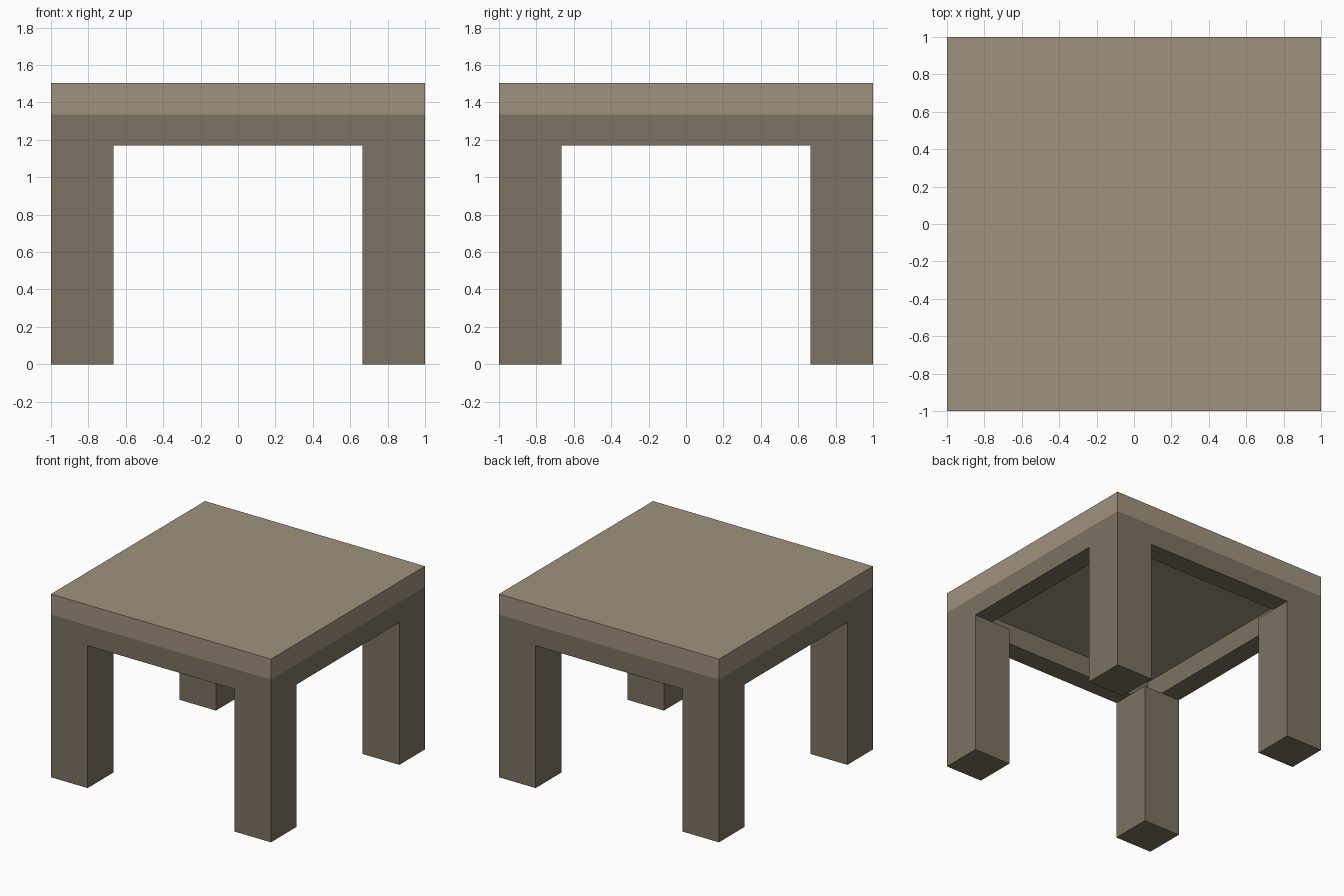
import bpy
import bmesh
from mathutils import Matrix, Vector

cube = bpy.data.objects.get("Cube")
if cube:
    bpy.data.objects.remove(cube, do_unlink=True)

HALF = 1.0       # half the table width
LEG = 1 / 3      # leg width
RAIL = 1 / 6     # rail thickness and height
LEG_TOP = 1.17
RAIL_TOP = LEG_TOP + RAIL
TOP = 1.505


def material(name, rgb):
    mat = bpy.data.materials.new(name)
    mat.use_nodes = True
    mat.diffuse_color = (*rgb, 1)
    mat.node_tree.nodes["Principled BSDF"].inputs["Base Color"].default_value = (*rgb, 1)
    return mat


def finish(name, bm, mat):
    mesh = bpy.data.meshes.new(name)
    bm.to_mesh(mesh)
    bm.free()
    mesh.materials.append(mat)
    obj = bpy.data.objects.new(name, mesh)
    bpy.context.collection.objects.link(obj)
    return obj


def box(name, low, high, mat):
    low, high = Vector(low), Vector(high)
    bm = bmesh.new()
    bmesh.ops.create_cube(bm, size=1, matrix=Matrix.Translation((low + high) / 2)
                          @ Matrix.Diagonal((*(high - low), 1)))
    return finish(name, bm, mat)


light_wood = material("light wood", (0.352, 0.29, 0.209))
dark_wood = material("dark wood", (0.202, 0.168, 0.12))

# Table top slab
box("table_top", (-HALF, -HALF, RAIL_TOP), (HALF, HALF, TOP), light_wood)

# Four square legs flush with the corners
inner = HALF - LEG
for side, x in (("right", -HALF), ("left", inner)):
    for end, y in (("front", -HALF), ("back", inner)):
        box(f"{end}_{side}_leg", (x, y, 0), (x + LEG, y + LEG, LEG_TOP), dark_wood)

# Hollow square frame of rails under the top, built as one mitred ring
bm = bmesh.new()
corners = ((-1, -1), (1, -1), (1, 1), (-1, 1))
rings = [[bm.verts.new((x * r, y * r, z)) for x, y in corners]
         for r, z in ((HALF, LEG_TOP), (HALF, RAIL_TOP),
                      (HALF - RAIL, RAIL_TOP), (HALF - RAIL, LEG_TOP))]
for a, b in zip(rings, rings[1:] + rings[:1]):
    for i in range(4):
        j = (i + 1) % 4
        bm.faces.new((a[i], a[j], b[j], b[i]))
bmesh.ops.recalc_face_normals(bm, faces=bm.faces)
finish("rail_frame", bm, dark_wood)
